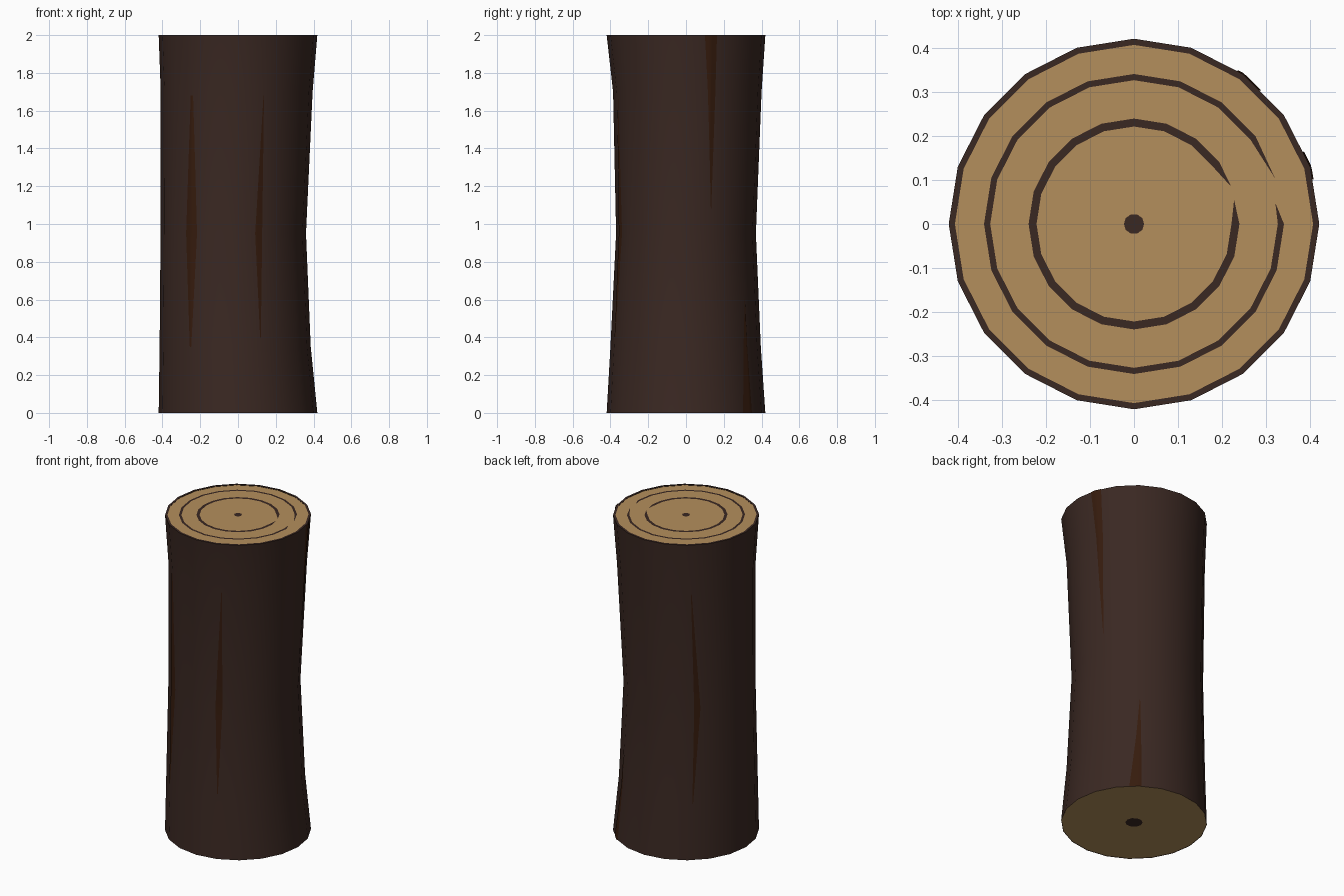
import bpy
from math import sin, cos, radians, floor

if "Cube" in bpy.data.objects:
    bpy.data.objects.remove(bpy.data.objects["Cube"])

N = 20  # sides of the log


def material(name, rgb):
    m = bpy.data.materials.new(name)
    m.diffuse_color = (*rgb, 1)
    m.use_nodes = True
    m.node_tree.nodes["Principled BSDF"].inputs["Base Color"].default_value = m.diffuse_color
    return m


BARK = material("bark", (0.042, 0.021, 0.016))
WOOD = material("wood", (0.456, 0.275, 0.107))
CRACK = material("crack_brown", (0.036, 0.011, 0.004))


def make(name, verts, faces, mat, smooth=False):
    me = bpy.data.meshes.new(name)
    me.from_pydata(verts, [], faces)
    me.update()
    me.materials.append(mat)
    ob = bpy.data.objects.new(name, me)
    bpy.context.collection.objects.link(ob)
    if smooth:
        bpy.ops.object.select_all(action='DESELECT')
        ob.select_set(True)
        bpy.context.view_layer.objects.active = ob
        bpy.ops.object.shade_smooth_by_angle(angle=radians(40))
    return ob


def polar(r, deg, z):
    return (r * cos(radians(deg)), r * sin(radians(deg)), z)


def disc(name, r, z, mat, n=N, up=True):
    order = list(range(n)) if up else list(range(n))[::-1]
    make(name, [polar(r, 360 * i / n, z) for i in range(n)], [order], mat)


# Log sections: z, centre x, centre y, radius x, radius y
SECTIONS = [(0, 0, 0, .42, .42), (.35, -.015, -.002, .40, .398),
            (.95, -.025, 0, .385, .37), (1.7, -.007, .007, .402, .393),
            (2, 0, 0, .42, .42)]


def section_point(s, deg, extra=0):
    z, cx, cy, rx, ry = s
    return (cx + (rx + extra) * cos(radians(deg)), cy + (ry + extra) * sin(radians(deg)), z)


def surface(deg, z, lift=0.003):
    """Point on the faceted bark, lifted slightly outwards."""
    for a, b in zip(SECTIONS, SECTIONS[1:]):
        if z <= b[0]:
            t = (z - a[0]) / (b[0] - a[0])
            s = [p + (q - p) * t for p, q in zip(a, b)]
            break
    step = 360 / N
    k = floor(deg / step)
    f = deg / step - k
    p, q = section_point(s, k * step, lift), section_point(s, (k + 1) * step, lift)
    return tuple(u + (v - u) * f for u, v in zip(p, q))


# Bark shell with a thin rim on top
verts = [section_point(s, 360 * i / N) for s in SECTIONS for i in range(N)]
verts += [polar(.406, 360 * i / N, 2) for i in range(N)]
faces = [(r * N + i, r * N + (i + 1) % N, (r + 1) * N + (i + 1) % N, (r + 1) * N + i)
         for r in range(len(SECTIONS)) for i in range(N)]
make("bark", verts, faces, BARK, smooth=True)

# Cut ends and pith spots
disc("top_cut", .408, 1.997, WOOD)
disc("bottom_cut", .419, .002, WOOD, up=False)
disc("top_pith", .023, 1.999, BARK, n=10)
disc("bottom_pith", .05, .0005, BARK, n=10, up=False)


# Growth rings: open bands tapering to a point at both ends
def growth_ring(name, r_in, r_out, start, end):
    z = 1.999
    angles = [36 + 18 * i for i in range(19)]
    verts = [polar(end[1], end[0], z)]
    for a in angles:
        verts += [polar(r_in, a, z), polar(r_out, a, z)]
    verts.append(polar(start[1], start[0], z))
    last = len(verts) - 1
    faces = [(0, 1, 2)[::-1], (last, last - 2, last - 1)]
    faces += [(i, i + 1, i + 3, i + 2) for i in range(1, last - 2, 2)]
    ob = make(name, verts, faces, BARK)
    for p in ob.data.polygons:
        if p.normal.z < 0:
            p.flip()


growth_ring("outer_growth_ring", .326, .34, (8.5, .324), (18, .336))
growth_ring("inner_growth_ring", .221, .239, (13.6, .2335), (21, .236))


# Bark cracks: rows of (z, left angle, right angle)
def crack(name, rows, cols=6, sub=6):
    fine = []
    for a, b in zip(rows, rows[1:]):
        fine += [[u + (v - u) * j / sub for u, v in zip(a, b)] for j in range(sub)]
    fine.append(rows[-1])
    verts = [surface(l + (r - l) * c / cols, z) for z, l, r in fine for c in range(cols + 1)]
    w = cols + 1
    faces = [(i * w + c, i * w + c + 1, (i + 1) * w + c + 1, (i + 1) * w + c)
             for i in range(len(fine) - 1) for c in range(cols)]
    make(name, verts, faces, CRACK, smooth=True)


crack("front_left_crack", [(.35, 233.3, 234.7), (.95, 229.5, 240), (1.68, 233, 235.2)])
crack("front_right_crack", [(.4, 289.4, 290), (.95, 287.4, 293.5), (1.68, 290.8, 291.2)])
crack("back_crack", [(.35, 128.2, 128.8), (.95, 128, 133.5), (1.68, 128.2, 128.8)])
crack("right_top_crack", [(1.07, 20.4, 20.7), (1.7, 16, 22.3), (2, 13.8, 23.1)])
crack("right_bottom_crack", [(0, 46.3, 56), (.35, 50.4, 54.6), (.6, 53.3, 53.7)])
